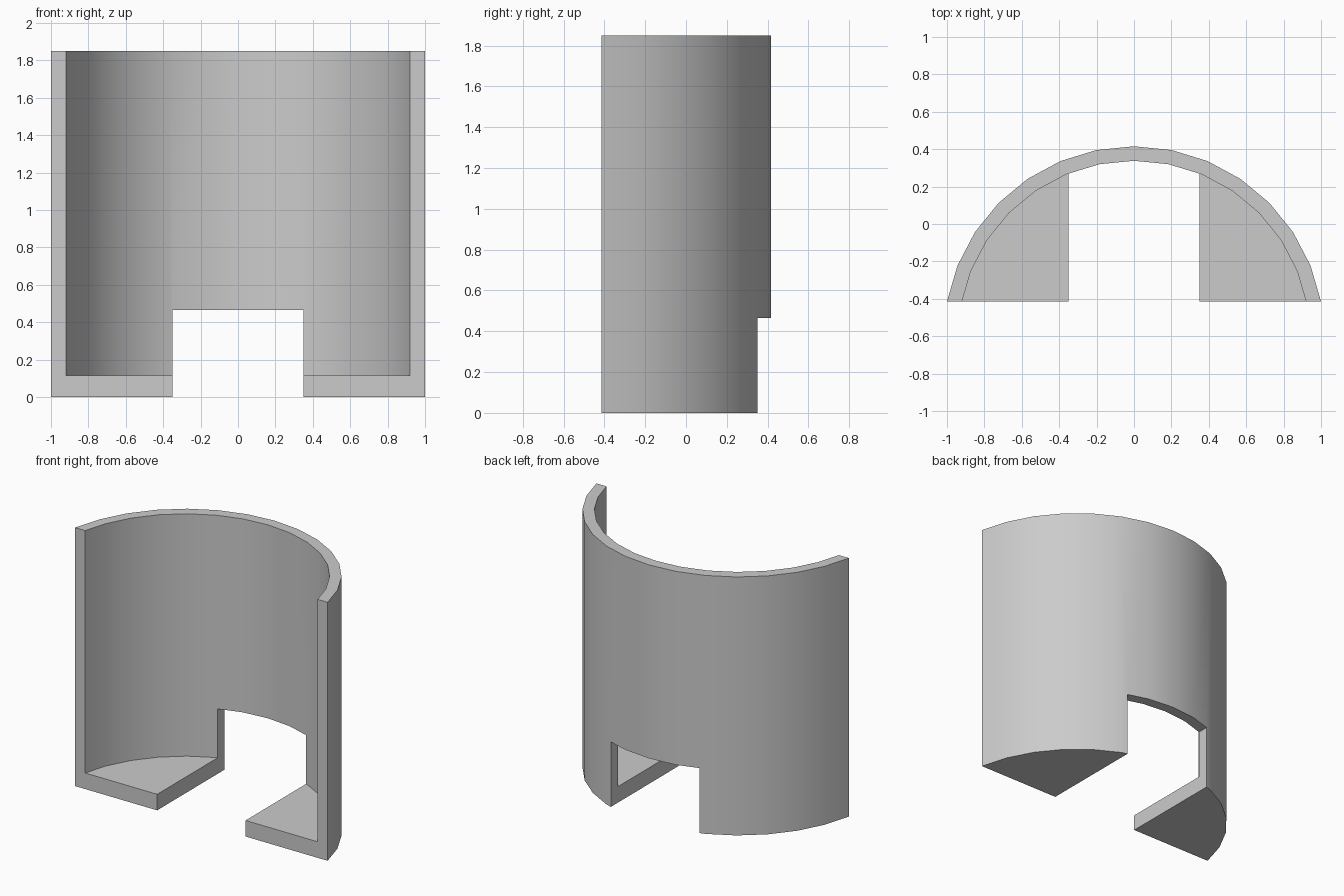
import bpy
import bmesh
from math import sin, cos, asin, radians

OUTER, INNER = 1.0174, 0.94      # wall radii
CENTRE_Y, FRONT_Y = -0.602, -0.415
HEIGHT, FLOOR = 1.85, 0.115
SEGMENTS = 14
HALF_ANGLE = asin(1 / OUTER)

old = bpy.data.objects.get("Cube")
if old:
    bpy.data.objects.remove(old, do_unlink=True)

grey = bpy.data.materials.new("plain grey")
grey.use_nodes = True
colour = (0.6, 0.6, 0.6, 1)
grey.diffuse_color = colour
grey.node_tree.nodes["Principled BSDF"].inputs["Base Color"].default_value = colour


def prism(name, outline, low, high):
    """Extrude a plan outline between two heights."""
    bm = bmesh.new()
    base = bm.faces.new([bm.verts.new((x, y, low)) for x, y in outline])
    top = bmesh.ops.extrude_face_region(bm, geom=[base])["geom"]
    bmesh.ops.translate(bm, vec=(0, 0, high - low),
                        verts=[v for v in top if isinstance(v, bmesh.types.BMVert)])
    bmesh.ops.recalc_face_normals(bm, faces=bm.faces)
    mesh = bpy.data.meshes.new(name)
    bm.to_mesh(mesh)
    bm.free()
    mesh.materials.append(grey)
    obj = bpy.data.objects.new(name, mesh)
    bpy.context.collection.objects.link(obj)
    return obj


def arc(radius):
    steps = [HALF_ANGLE * (2 * i / SEGMENTS - 1) for i in range(SEGMENTS + 1)]
    return [(radius * sin(a), CENTRE_Y + radius * cos(a)) for a in steps]


# Body block, then the cutters for the room and the doorway
body = prism("curved_wall_and_floor", arc(OUTER), 0, HEIGHT)
inner = arc(INNER)
end_x = 0.92
room = prism("room_cutter",
             [(-end_x, -1), (-end_x, FRONT_Y)] + inner[1:-1] + [(end_x, FRONT_Y), (end_x, -1)],
             FLOOR, HEIGHT + 1)
door = prism("doorway_cutter", [(-0.35, -1), (-0.35, 1), (0.35, 1), (0.35, -1)], -1, 0.465)

cutters = [room, door]
for cutter in cutters:
    cutter.hide_render = True
    cut = body.modifiers.new(cutter.name, "BOOLEAN")
    cut.operation = "DIFFERENCE"
    cut.solver = "EXACT"
    cut.object = cutter

# Bake the cuts and drop the cutters
bpy.context.view_layer.update()
result = bpy.data.meshes.new_from_object(
    body.evaluated_get(bpy.context.evaluated_depsgraph_get()))
body.modifiers.clear()
body.data = result
for cutter in cutters:
    bpy.data.objects.remove(cutter, do_unlink=True)

# Smooth curve, sharp corners
bpy.ops.object.select_all(action="DESELECT")
body.select_set(True)
bpy.context.view_layer.objects.active = body
bpy.ops.object.shade_smooth_by_angle(angle=radians(30))
